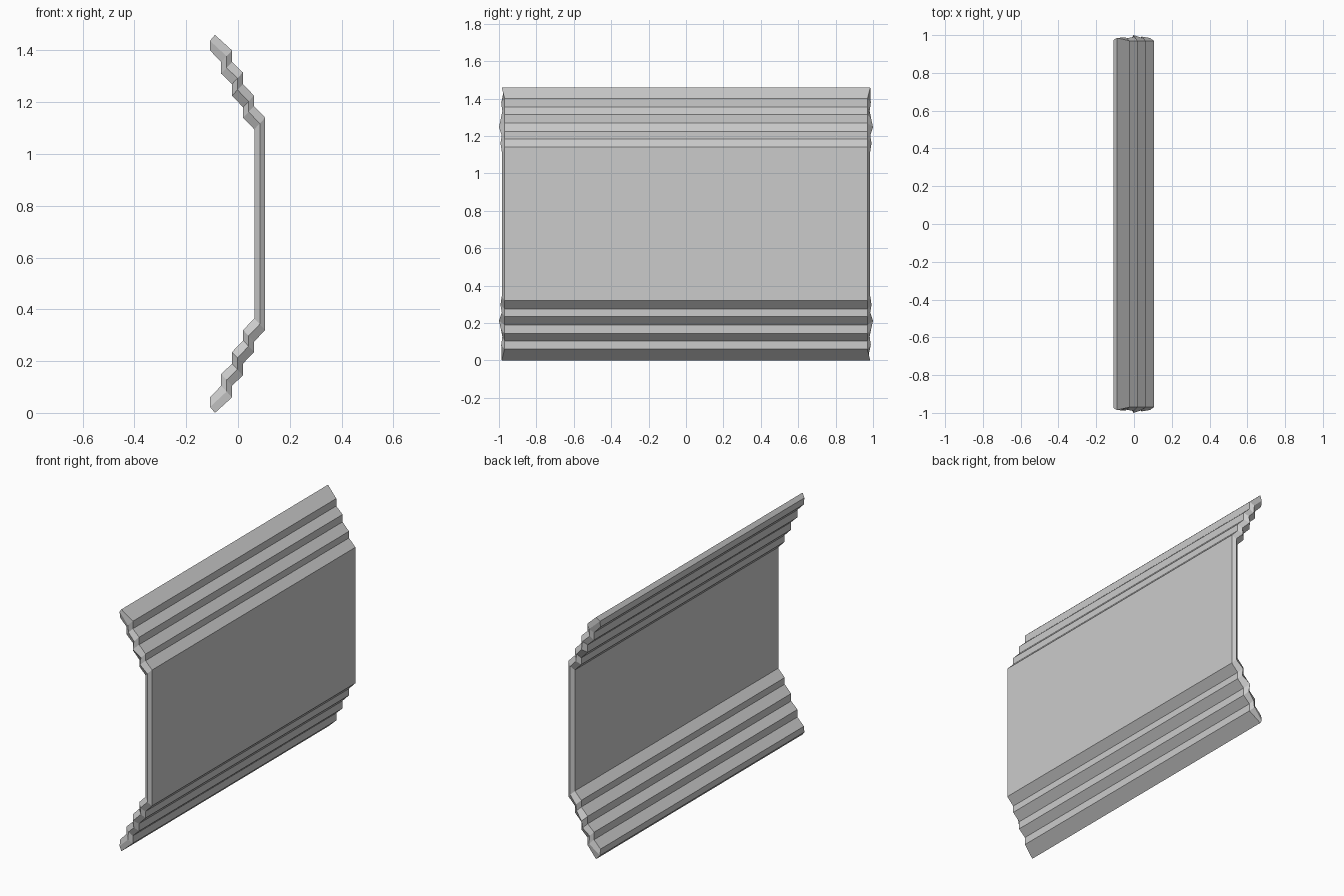
import bpy, bmesh

if "Cube" in bpy.data.objects:
    bpy.data.objects.remove(bpy.data.objects["Cube"])

H = 1.46
# Stepped profile, upper half: outer edge, with the inner edge offset from it
outer = [(-.023, 1.40), (-.023, 1.355), (.019, 1.315), (.019, 1.27),
         (.062, 1.225), (.062, 1.185), (.105, 1.14)]
ridge_y = [.988, .982, .99, 1.0, .985, .992, .985]
DX, DZ = -.042, -.045

# Each station: outer, ridge and inner point as (x, z, half length)
stations = [((-.089, H, .985), (-.108, 1.437, .975), (-.108, 1.40, .97))]
for (x, z), ry in zip(outer, ridge_y):
    stations.append(((x, z, .97),
                     (x + DX / 2, z + DZ / 2, ry),
                     (x + DX, z + DZ, .97)))
# Mirror to the lower half
stations += [tuple((x, H - z, y) for x, z, y in s) for s in reversed(stations)]

# Loft the closed sections along the profile
bm = bmesh.new()
rings = []
for o, r, i in stations:
    pts = [(o, -1), (o, 1), (r, 1), (i, 1), (i, -1), (r, -1)]
    rings.append([bm.verts.new((p[0], s * p[2], p[1])) for p, s in pts])
for a, b in zip(rings, rings[1:]):
    for k in range(6):
        n = (k + 1) % 6
        bm.faces.new((a[k], a[n], b[n], b[k]))
# Folded caps on the top and bottom lips
for r in (rings[0], rings[-1]):
    bm.faces.new((r[0], r[1], r[2], r[5]))
    bm.faces.new((r[5], r[2], r[3], r[4]))
bmesh.ops.recalc_face_normals(bm, faces=bm.faces)

mesh = bpy.data.meshes.new("stepped_panel")
bm.to_mesh(mesh)
bm.free()
obj = bpy.data.objects.new("stepped_panel", mesh)
bpy.context.collection.objects.link(obj)
